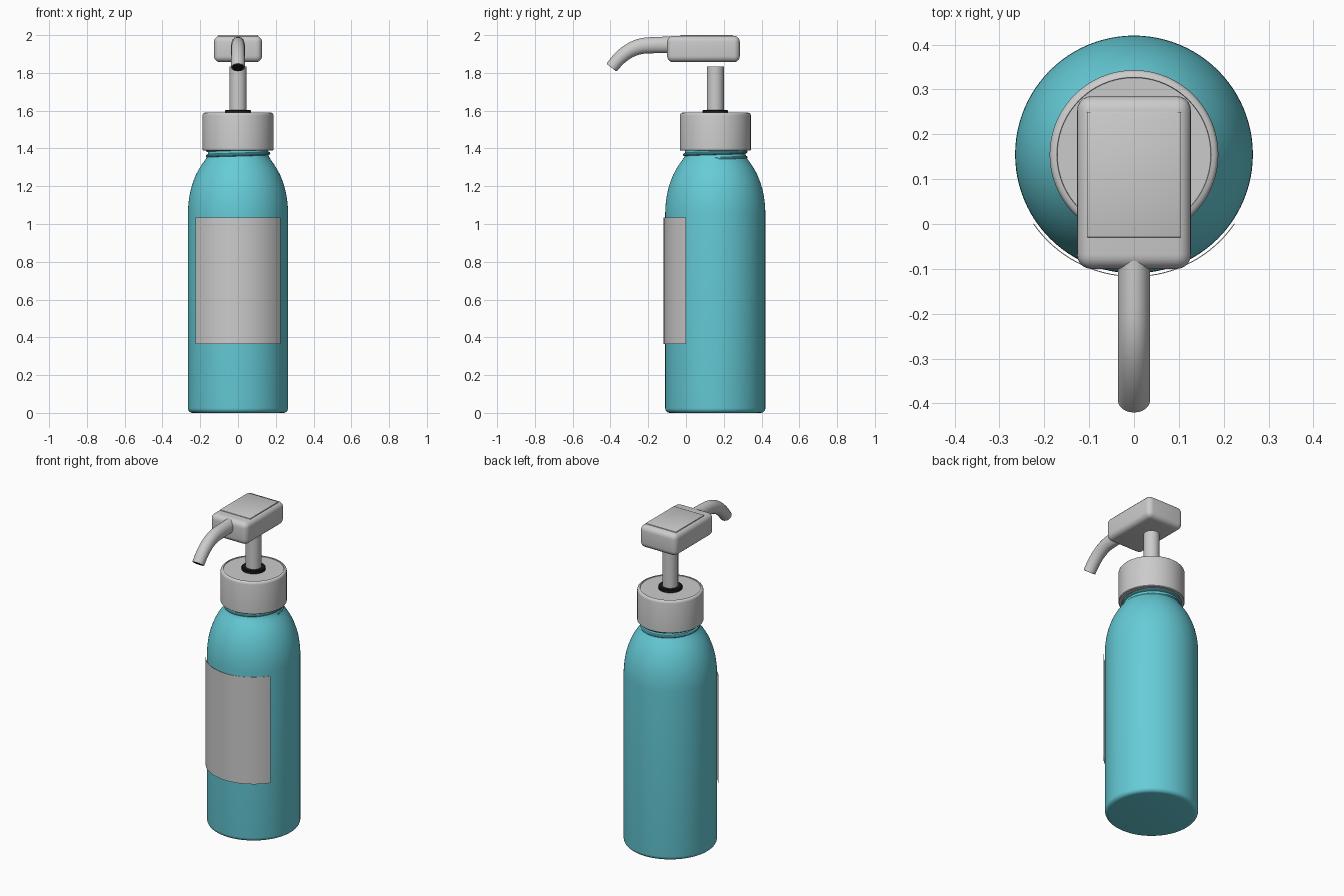
import bpy, bmesh, math
from mathutils import Vector

if "Cube" in bpy.data.objects:
    bpy.data.objects.remove(bpy.data.objects["Cube"])

AXIS_Y = 0.155  # bottle axis


def material(name, color):
    m = bpy.data.materials.new(name)
    m.diffuse_color = (*color, 1)
    m.use_nodes = True
    m.node_tree.nodes["Principled BSDF"].inputs["Base Color"].default_value = m.diffuse_color
    return m


TEAL = material("teal", (0.13, 0.6, 0.68))
BLACK = material("black", (0.01, 0.01, 0.01))


def finish(name, bm, mat=None, angle=35):
    bmesh.ops.recalc_face_normals(bm, faces=bm.faces)
    me = bpy.data.meshes.new(name)
    bm.to_mesh(me)
    bm.free()
    me.shade_smooth()
    me.set_sharp_from_angle(angle=math.radians(angle))
    ob = bpy.data.objects.new(name, me)
    bpy.context.collection.objects.link(ob)
    if mat:
        me.materials.append(mat)
    return ob


def loft(name, rings, mat=None, caps=True):
    """Skin closed rings of points, capping both ends."""
    bm = bmesh.new()
    loops = [[bm.verts.new(p) for p in r] for r in rings]
    n = len(loops[0])
    for a, b in zip(loops, loops[1:]):
        for i in range(n):
            j = (i + 1) % n
            bm.faces.new((a[i], a[j], b[j], b[i]))
    if caps:
        bm.faces.new(loops[0][::-1])
        bm.faces.new(loops[-1])
    return finish(name, bm, mat)


def lathe(name, profile, mat=None, n=96):
    """Revolve (radius, z) points about the bottle axis."""
    return loft(name, [[(r * math.cos(math.tau * i / n), AXIS_Y + r * math.sin(math.tau * i / n), z)
                        for i in range(n)] for r, z in profile], mat)


def tube(name, path, radii, side_of, mat=None, n=24):
    """Sweep an elliptical section (side radius, other radius) along a path."""
    path = [Vector(p) for p in path]
    rings = []
    for k, (p, (ra, rb)) in enumerate(zip(path, radii)):
        t = (path[min(k + 1, len(path) - 1)] - path[max(k - 1, 0)]).normalized()
        side = side_of(p)
        up = t.cross(side).normalized()
        rings.append([p + side * ra * math.cos(math.tau * i / n) + up * rb * math.sin(math.tau * i / n)
                      for i in range(n)])
    return loft(name, rings, mat)


def box(name, lo, hi, bevel, segs=5):
    bm = bmesh.new()
    bmesh.ops.create_cube(bm, size=1)
    for v in bm.verts:
        v.co = [(a + b) / 2 + c * (b - a) for a, b, c in zip(lo, hi, v.co)]
    bmesh.ops.bevel(bm, geom=bm.edges[:], offset=bevel, segments=segs, profile=0.5, affect='EDGES')
    return finish(name, bm)


# Bottle: rounded foot, straight wall, domed shoulder, neck
foot = [(0.24 + 0.025 * math.sin(a), 0.025 - 0.025 * math.cos(a))
        for a in [math.pi / 2 * i / 6 for i in range(7)]]
lathe("bottle", foot + [(0.265, 1.06), (0.264, 1.09), (0.261, 1.12), (0.256, 1.155), (0.248, 1.19),
                        (0.237, 1.225), (0.223, 1.26), (0.206, 1.292), (0.188, 1.32), (0.173, 1.34),
                        (0.164, 1.355), (0.16, 1.37), (0.16, 1.5)], TEAL)

# Screw thread around the neck
turns = [math.tau * 2 * i / 128 for i in range(129)]
tube("neck_thread",
     [(0.16 * math.cos(a), AXIS_Y + 0.16 * math.sin(a), 1.345 + 0.03 * a / math.tau) for a in turns],
     [(0.011, 0.009)] * len(turns),
     lambda p: Vector((p.x, p.y - AXIS_Y, 0)).normalized(), TEAL, 10)

# Label: thin curved sheet on the front
half = math.radians(55.4)
bm = bmesh.new()
cols = []
for i in range(33):
    a = -half + 2 * half * i / 32
    quad = [(0.273, 0.365), (0.273, 1.035), (0.271, 1.035), (0.271, 0.365)]
    cols.append([bm.verts.new((r * math.sin(a), AXIS_Y - r * math.cos(a), z)) for r, z in quad])
for a, b in zip(cols, cols[1:]):
    for i in range(4):
        bm.faces.new((a[i], a[(i + 1) % 4], b[(i + 1) % 4], b[i]))
bm.faces.new(cols[0])
bm.faces.new(cols[-1])
finish("label", bm)

# Cap, collar and pump stem
lathe("cap", [(0.184, 1.388), (0.188, 1.392), (0.188, 1.575), (0.186, 1.583), (0.181, 1.588),
              (0.172, 1.59), (0.171, 1.586), (0.06, 1.586)])
lathe("collar", [(0.068, 1.58), (0.068, 1.6), (0.064, 1.604), (0.044, 1.604)], BLACK, 48)
lathe("pump_stem", [(0.045, 1.58), (0.045, 1.833), (0.043, 1.835)], None, 48)

# Pump head with a raised thumb pad
box("pump_head", (-0.127, -0.1, 1.857), (0.127, 0.285, 1.996), 0.032)
box("thumb_pad", (-0.105, -0.03, 1.985), (0.105, 0.25, 2.0), 0.002, 2)

# Spout: straight run, then a downward bend narrowing to the tip
ctrl = [Vector(p) for p in ((0, -0.21, 1.945), (0, -0.315, 1.937), (0, -0.393, 1.829))]
path = [(0, -0.07, 1.949), (0, -0.12, 1.948), (0, -0.17, 1.947)]
for i in range(17):
    t = i / 16
    path.append(ctrl[0] * (1 - t) ** 2 + ctrl[1] * 2 * t * (1 - t) + ctrl[2] * t * t)
last = len(path) - 1
radii = [(0.036, 0.044 - 0.01 * k / last) for k in range(last + 1)]
side = lambda p: Vector((1, 0, 0))
tube("spout", path, radii, side)

# Dark opening at the spout tip
tip = Vector(path[-1])
d = (tip - Vector(path[-2])).normalized()
tube("spout_opening", [tip - d * 0.005, tip + d * 0.002], [(0.031, 0.029)] * 2, side, BLACK)
